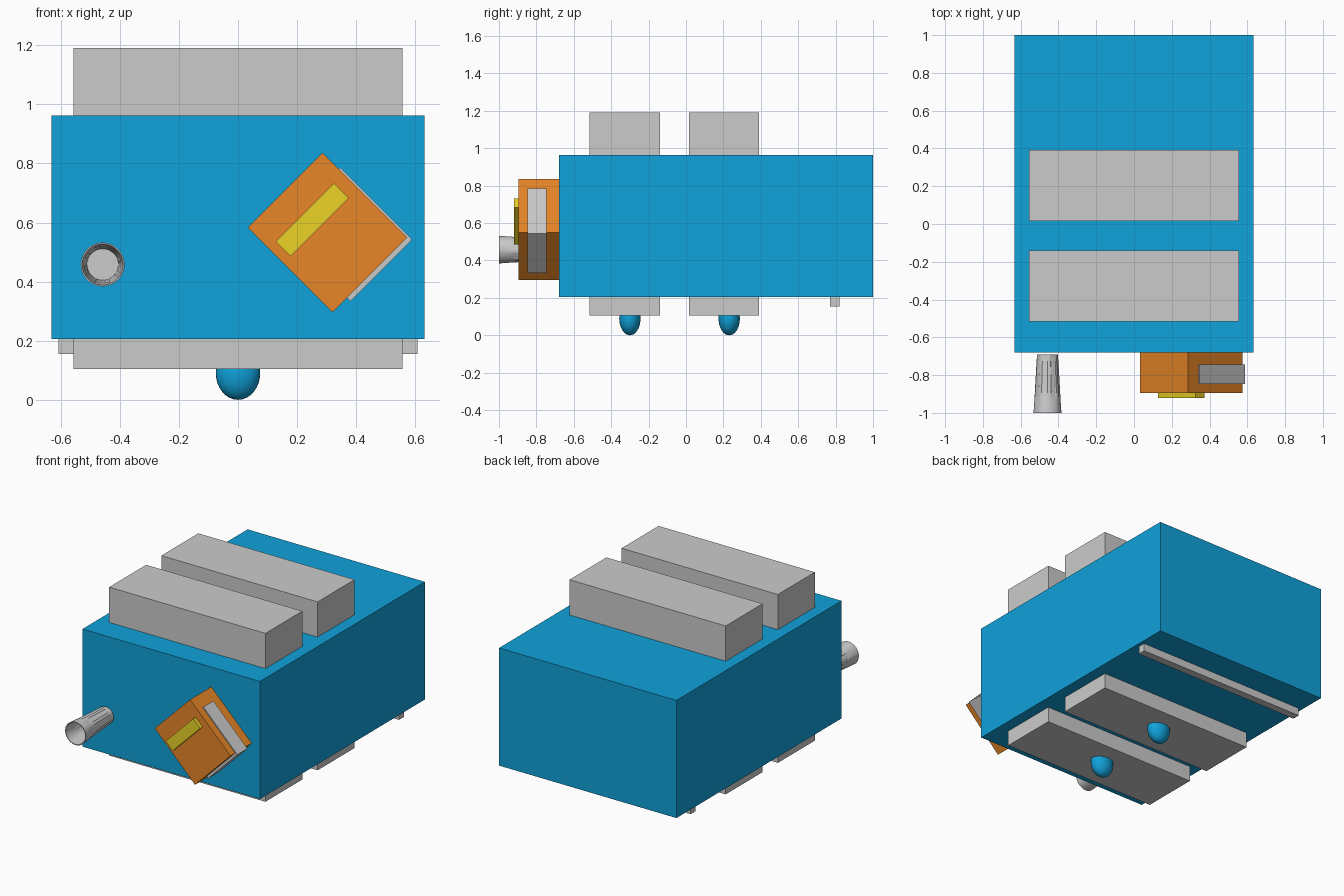
import bpy, bmesh, math
from mathutils import Matrix

if "Cube" in bpy.data.objects:
    bpy.data.objects.remove(bpy.data.objects["Cube"])


def material(name, rgb):
    m = bpy.data.materials.new(name)
    m.diffuse_color = (*rgb, 1)
    m.use_nodes = True
    m.node_tree.nodes["Principled BSDF"].inputs["Base Color"].default_value = m.diffuse_color
    return m


BLUE = material("blue", (0.005, 0.36, 0.70))
ORANGE = material("orange", (0.80, 0.24, 0.02))
YELLOW = material("yellow", (0.82, 0.65, 0.02))


def finish(name, bm, mat=None, smooth=False):
    bmesh.ops.recalc_face_normals(bm, faces=bm.faces)
    me = bpy.data.meshes.new(name)
    bm.to_mesh(me)
    bm.free()
    ob = bpy.data.objects.new(name, me)
    bpy.context.collection.objects.link(ob)
    if mat:
        me.materials.append(mat)
    if smooth:
        bpy.ops.object.select_all(action='DESELECT')
        ob.select_set(True)
        bpy.context.view_layer.objects.active = ob
        bpy.ops.object.shade_smooth_by_angle(angle=math.radians(35))
    return ob


def box(name, x, y, z, mat=None, matrix=None):
    """Box from (min, max) ranges, optionally placed by a matrix."""
    bm = bmesh.new()
    bmesh.ops.create_cube(bm, size=1)
    for v in bm.verts:
        v.co = [(r[0] + r[1]) / 2 + c * (r[1] - r[0]) for r, c in zip((x, y, z), v.co)]
    if matrix:
        bm.transform(matrix)
    return finish(name, bm, mat)


# Main body
box("body", (-0.632, 0.632), (-0.68, 1.0), (0.205, 0.963), BLUE)

# Two tall slabs through the body, each with a rounded foot
for i, y in enumerate((-0.328, 0.203)):
    box(f"slab_{i + 1}", (-0.557, 0.557), (y - 0.188, y + 0.188), (0.105, 1.19))
    bm = bmesh.new()
    bmesh.ops.create_uvsphere(bm, u_segments=32, v_segments=16, radius=1)
    bm.transform(Matrix.Translation((0, y + 0.028, 0.09)) @ Matrix.Diagonal((0.075, 0.057, 0.09, 1)))
    finish(f"foot_{i + 1}", bm, BLUE, True)

# Thin rail under the back
box("rail", (-0.608, 0.608), (0.77, 0.82), (0.155, 0.215))

# Tilted box on the front with its label and corner strips
tilt = Matrix.Translation((0.303, 0, 0.566)) @ Matrix.Rotation(math.radians(-45), 4, 'Y')
box("front_box", (-0.179, 0.179), (-0.895, -0.68), (-0.203, 0.203), ORANGE, tilt)
box("label", (-0.145, 0.133), (-0.92, -0.89), (0.032, 0.102), YELLOW, tilt)
box("strip_upper", (0.165, 0.186), (-0.847, -0.745), (-0.217, 0.125), None, tilt)
box("strip_lower", (-0.109, 0.183), (-0.847, -0.745), (-0.219, -0.195), None, tilt)

# Tapered hollow nozzle with shallow flutes: (y, radius, flute depth)
outer = [(-0.69, 0.055, 0), (-0.71, 0.0565, 0.004), (-0.73, 0.058, 0.005), (-0.89, 0.067, 0.005),
         (-0.91, 0.068, 0.004), (-0.93, 0.069, 0), (-1.0, 0.074, 0)]
inner = [(-1.0, 0.069, 0), (-0.70, 0.053, 0)]
SEG = 64
bm = bmesh.new()
rings = []
for y, r, depth in outer + inner:
    ring = []
    for k in range(SEG):
        a = 2 * math.pi * k / SEG
        rad = r - (depth if k % 8 in (1, 2, 3, 4) else 0)
        ring.append(bm.verts.new((-0.458 + rad * math.cos(a), y, 0.458 + rad * math.sin(a))))
    rings.append(ring)
for p, q in zip(rings, rings[1:]):
    for k in range(SEG):
        n = (k + 1) % SEG
        bm.faces.new((p[k], p[n], q[n], q[k]))
bm.faces.new(rings[0])
bm.faces.new(rings[-1])
finish("nozzle", bm, None, True)
